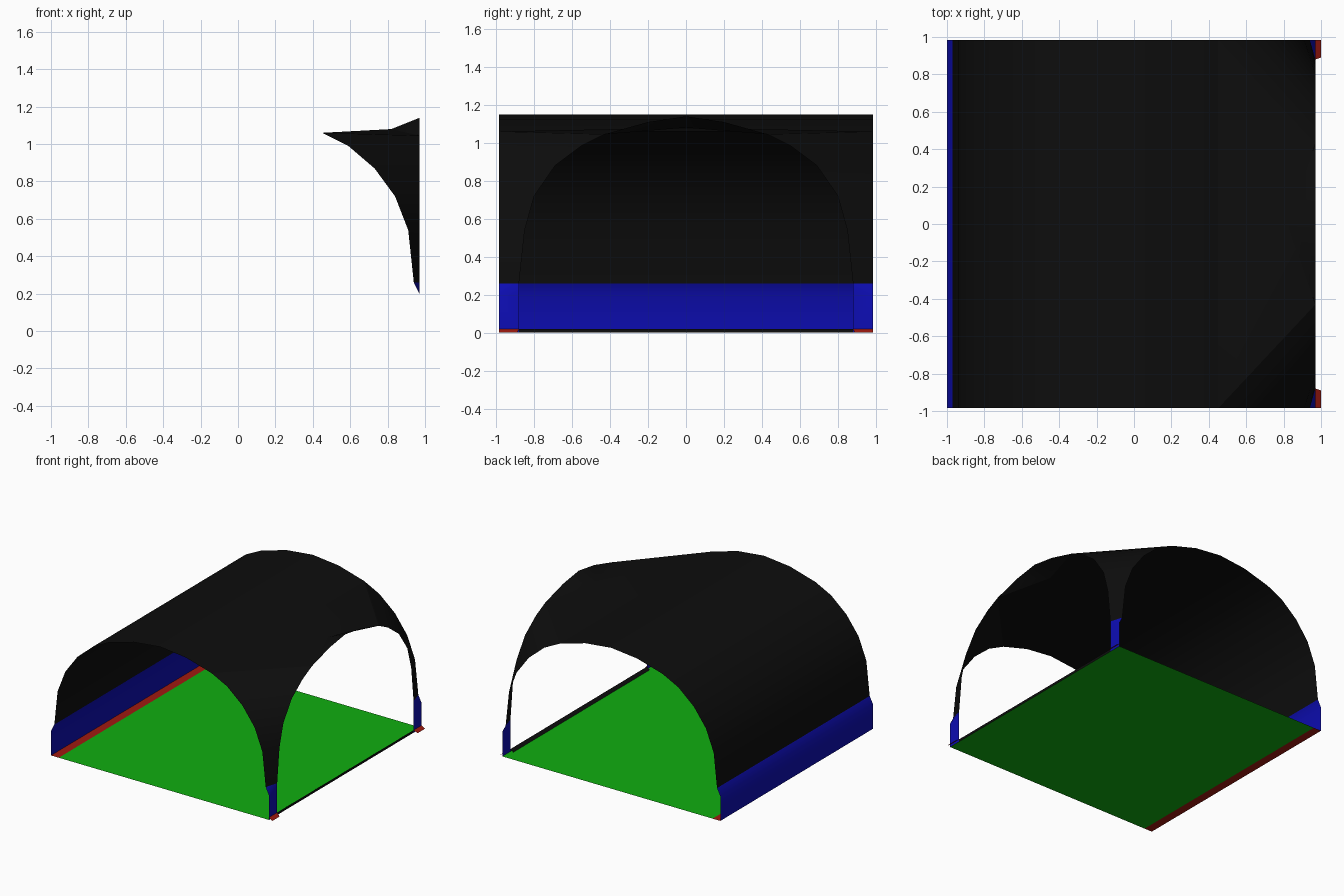
import bpy

if "Cube" in bpy.data.objects:
    bpy.data.objects.remove(bpy.data.objects["Cube"])

E = 0.985          # half depth of the vault
SIDE = 0.97        # plane of the open side arch


def material(name, rgb):
    m = bpy.data.materials.new(name)
    m.diffuse_color = (*rgb, 1)
    m.use_nodes = True
    m.node_tree.nodes["Principled BSDF"].inputs["Base Color"].default_value = m.diffuse_color
    return m


BLACK = material("black", (0.004, 0.004, 0.004))
BLUE = material("blue", (0.004, 0.004, 0.45))
GREEN = material("green", (0.005, 0.42, 0.005))
RED = material("red", (0.35, 0.01, 0.005))


def sheet(name, verts, faces, mat):
    me = bpy.data.meshes.new(name)
    me.from_pydata(verts, [], faces)
    me.materials.append(mat)
    ob = bpy.data.objects.new(name, me)
    bpy.context.collection.objects.link(ob)
    bpy.ops.object.select_all(action='DESELECT')
    ob.select_set(True)
    bpy.context.view_layer.objects.active = ob
    bpy.ops.object.shade_smooth_by_angle(angle=0.6)
    return ob


def loft(name, a, b, mat):
    """Ruled strip between two point rows of equal length."""
    n = len(a)
    return sheet(name, list(a) + list(b),
                 [(i, i + 1, n + i + 1, n + i) for i in range(n - 1)], mat)


def along_y(name, profile, mat, y0=-E, y1=E):
    return loft(name, [(x, y0, z) for x, z in profile],
                [(x, y1, z) for x, z in profile], mat)


# Barrel roof: half arch on the right, mirrored about the slightly offset crown
haunch = [(0.94, 0.26), (0.91, 0.54), (0.84, 0.72), (0.73, 0.87), (0.59, 0.99), (0.45, 1.06)]
crown = [(0.22, 1.125), (-0.015, 1.15)]
left = [(-0.03 - x, z) for x, z in haunch + crown[:1]]
along_y("barrel_roof", left + crown[::-1] + haunch[-1:], BLACK)

# Left wall foot
along_y("left_wall", [(-1, 0), (-1, 0.2), (-0.97, 0.26)], BLUE)

# Floor with red margin at the wall and a low sill on the open side
along_y("floor_margin", [(-1, 0), (-0.93, 0)], RED)
along_y("floor", [(-0.93, 0), (SIDE, 0)], GREEN)
along_y("side_sill", [(0.945, 0.0), (SIDE, 0.02), (SIDE, 0)], BLACK, -0.88, 0.88)

# Side arch heights match the haunch so the corner webs are ruled level
side_arch = [(0.88, 0.26), (0.85, 0.54), (0.80, 0.72), (0.69, 0.88), (0.55, 0.985), (0.43, 1.045)]

for s, tag in ((-1, "front"), (1, "back")):
    # Corner web between end arch and side arch
    loft(tag + "_corner_web",
         [(x, s * E, z) for x, z in haunch],
         [(SIDE, s * y, z) for y, z in side_arch], BLACK)
    # Pillar foot
    sheet(tag + "_pillar",
          [(0.94, s * E, 0.26), (SIDE, s * 0.88, 0.26), (SIDE, s * E, 0.2),
           (SIDE, s * 0.88, 0.2), (SIDE, s * E, 0), (SIDE, s * 0.88, 0)],
          [(0, 2, 1), (2, 3, 1), (2, 4, 5, 3)], BLUE)
    # Small sloping toe beside the pillar
    sheet(tag + "_toe",
          [(SIDE, s * E, 0.02), (SIDE, s * 0.88, 0.02), (1, s * 0.89, 0), (1, s * E, 0)],
          [(0, 1, 2, 3)], RED)

# Roof panel joining the barrel to the side arch, dipping then flaring at the edge
sheet("side_roof_panel",
      [(0.45, -E, 1.06), (0.45, E, 1.06), (0.82, 0, 1.08),
       (SIDE, -0.43, 1.045), (SIDE, -0.2, 1.11), (SIDE, 0, 1.14),
       (SIDE, 0.2, 1.11), (SIDE, 0.43, 1.045)],
      [(0, 2, 1), (0, 3, 2), (3, 4, 2), (4, 5, 2), (5, 6, 2), (6, 7, 2), (7, 1, 2)], BLACK)
